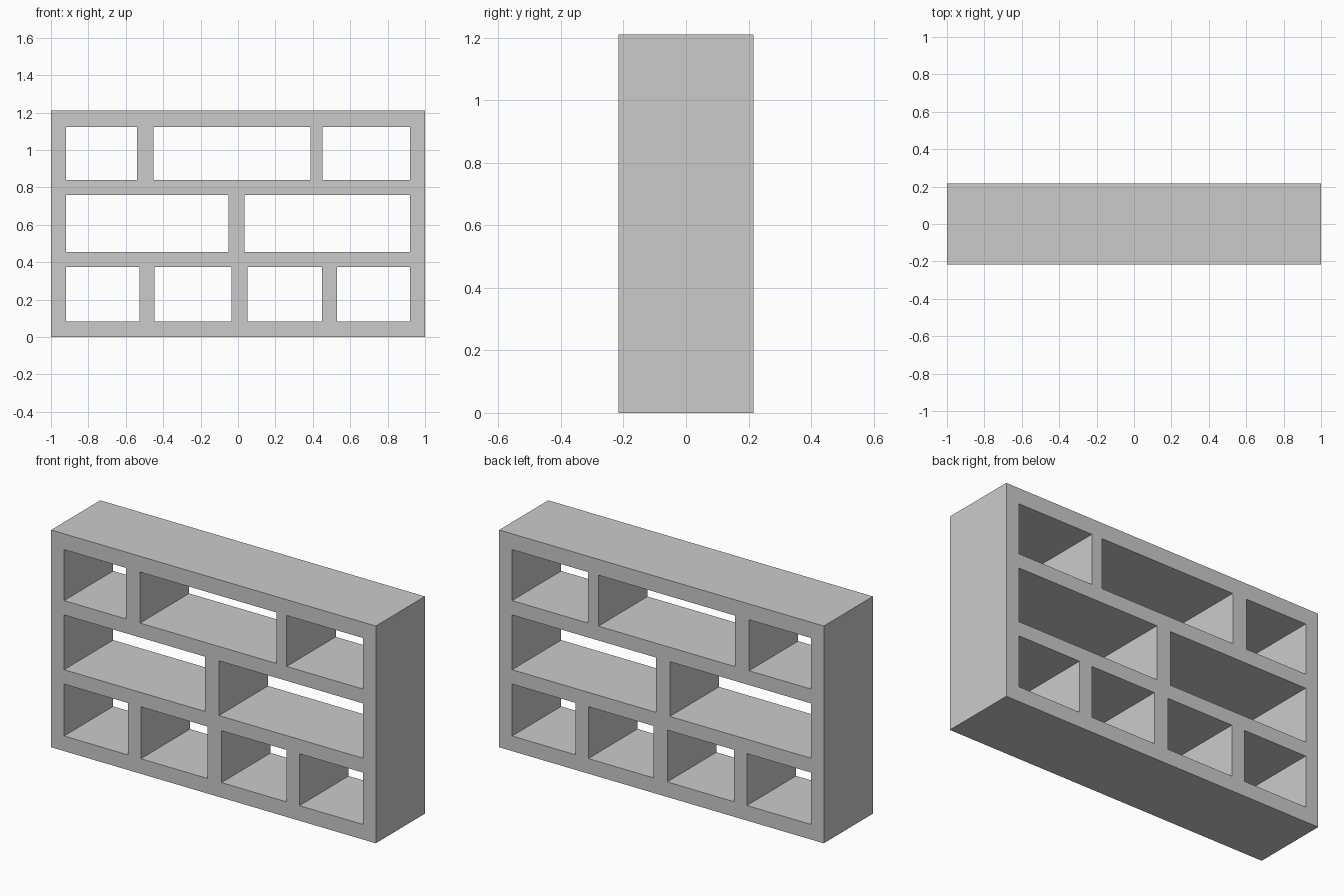
import bpy

if "Cube" in bpy.data.objects:
    bpy.data.objects.remove(bpy.data.objects["Cube"])

HALF_DEPTH = 0.216
HEIGHT = 1.21

# Shelf rows: (bottom, top, [(left, right) of each open compartment])
ROWS = [
    (0.084, 0.373, [(-0.92, -0.527), (-0.447, -0.036), (0.05, 0.45), (0.53, 0.92)]),
    (0.453, 0.758, [(-0.92, -0.052), (0.034, 0.92)]),
    (0.838, 1.122, [(-0.92, -0.54), (-0.452, 0.388), (0.451, 0.92)]),
]


def box(name, x0, x1, y0, y1, z0, z1):
    bpy.ops.mesh.primitive_cube_add(
        size=1, location=((x0 + x1) / 2, (y0 + y1) / 2, (z0 + z1) / 2))
    ob = bpy.context.object
    ob.name = name
    ob.scale = (x1 - x0, y1 - y0, z1 - z0)
    bpy.ops.object.transform_apply(location=True, rotation=False, scale=True)
    return ob


# Solid block that becomes the shelf unit
shelf = box("shelf_unit", -1, 1, -HALF_DEPTH, HALF_DEPTH, 0, HEIGHT)

# Open compartments, joined into one cutter
cutters = [box("compartment_cutter", x0, x1, -0.4, 0.4, z0, z1)
           for z0, z1, spans in ROWS for x0, x1 in spans]
bpy.ops.object.select_all(action='DESELECT')
for c in cutters:
    c.select_set(True)
cutter = cutters[0]
bpy.context.view_layer.objects.active = cutter
bpy.ops.object.join()
cutter.hide_render = True

# Cut the compartments right through, then drop the cutter
mod = shelf.modifiers.new("compartments", 'BOOLEAN')
mod.operation = 'DIFFERENCE'
mod.solver = 'EXACT'
mod.object = cutter
bpy.ops.object.select_all(action='DESELECT')
shelf.select_set(True)
bpy.context.view_layer.objects.active = shelf
bpy.ops.object.modifier_apply(modifier=mod.name)
bpy.data.objects.remove(cutter)
